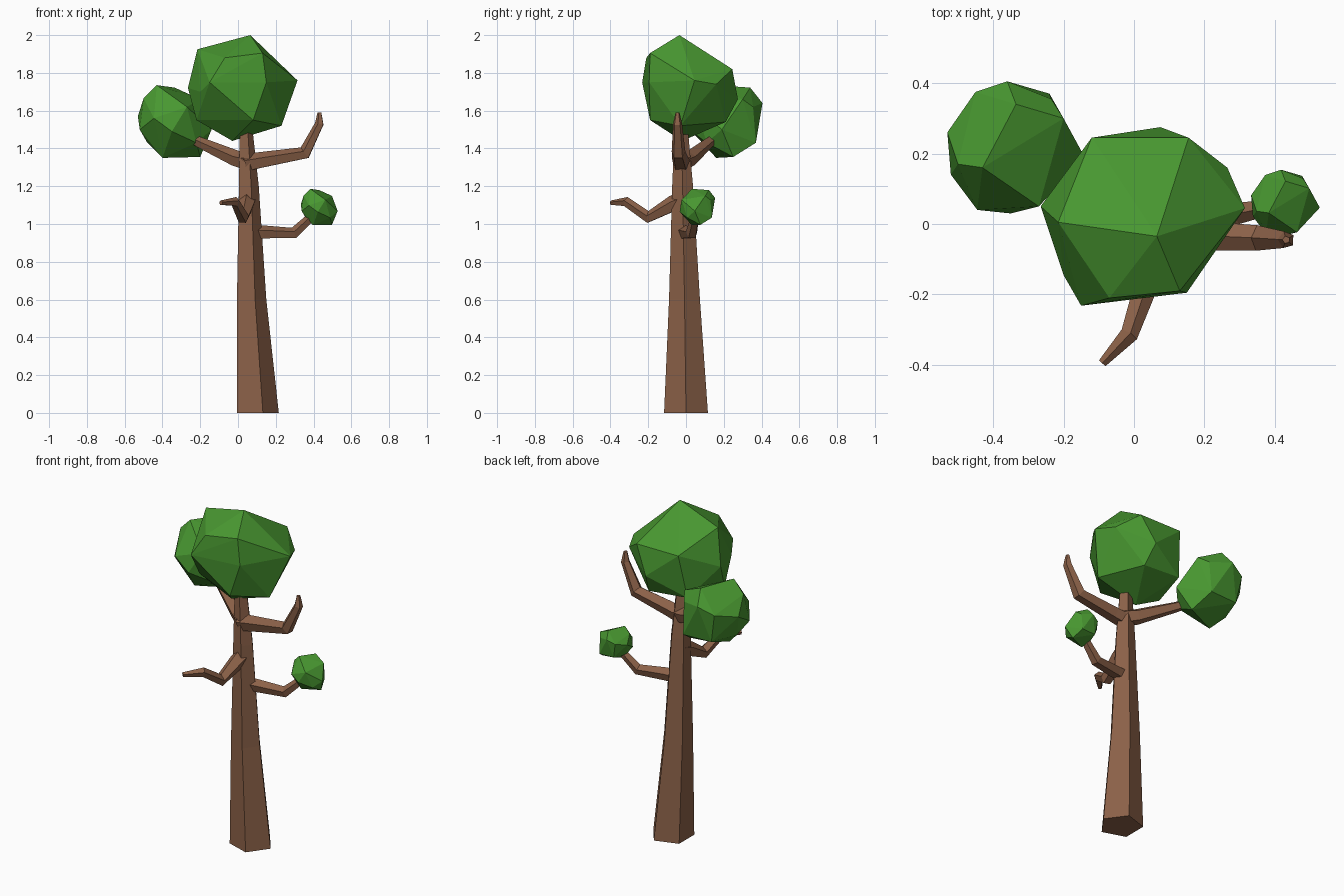
import bpy, bmesh, math
from mathutils import Vector


def material(name, colour):
    m = bpy.data.materials.new(name)
    m.diffuse_color = (*colour, 1)
    return m


bark = material("bark_brown", (0.26, 0.12, 0.065))
leaf = material("leaf_green", (0.065, 0.31, 0.03))


def finish(name, bm, mat):
    bmesh.ops.recalc_face_normals(bm, faces=bm.faces)
    me = bpy.data.meshes.new(name)
    bm.to_mesh(me)
    bm.free()
    me.materials.append(mat)
    ob = bpy.data.objects.new(name, me)
    bpy.context.collection.objects.link(ob)
    return ob


def limb(name, path, ref, sides=5, level=False):
    """Tapered tube through (x, y, z, radius) points; level keeps rings horizontal."""
    bm = bmesh.new()
    pts = [Vector(p[:3]) for p in path]
    u, rings = Vector(ref), []
    for i, p in enumerate(pts):
        t = Vector((0, 0, 1))
        if not level:
            t = Vector()
            if i > 0:
                t += (p - pts[i - 1]).normalized()
            if i < len(pts) - 1:
                t += (pts[i + 1] - p).normalized()
            t.normalize()
        u = (u - t * u.dot(t)).normalized()
        v = t.cross(u)
        r = path[i][3]
        angles = [2 * math.pi * k / sides for k in range(sides)]
        rings.append([bm.verts.new(p + r * (math.cos(a) * u + math.sin(a) * v))
                      for a in angles])
    for a, b in zip(rings, rings[1:]):
        for k in range(sides):
            n = (k + 1) % sides
            bm.faces.new((a[k], a[n], b[n], b[k]))
    bm.faces.new(rings[0])
    bm.faces.new(rings[-1])
    return finish(name, bm, bark)


def foliage(name, points):
    """Faceted leaf clump: convex hull of a few corner points."""
    bm = bmesh.new()
    for p in points:
        bm.verts.new(p)
    res = bmesh.ops.convex_hull(bm, input=bm.verts[:])
    inner = {g for g in res["geom_interior"] if isinstance(g, bmesh.types.BMVert)}
    if inner:
        bmesh.ops.delete(bm, geom=list(inner), context='VERTS')
    return finish(name, bm, leaf)


# Trunk
limb("trunk", [(0.094, 0, 0, 0.122), (0.064, -0.008, 0.6, 0.086),
               (0.052, -0.018, 1.2, 0.058), (0.04, -0.025, 1.5, 0.037)],
     (1, 0, 0), level=True)

# Branches
up = (0, 0, 1)
limb("upper_right_branch", [(0.04, -0.025, 1.32, 0.05), (0.12, -0.03, 1.335, 0.046),
                            (0.355, -0.04, 1.375, 0.038), (0.432, -0.045, 1.53, 0.025),
                            (0.432, -0.045, 1.59, 0.011)], up)
limb("lower_right_branch", [(0.05, -0.01, 0.955, 0.04), (0.13, 0, 0.955, 0.038),
                            (0.295, 0.03, 0.95, 0.032), (0.37, 0.045, 1.02, 0.025),
                            (0.41, 0.055, 1.07, 0.018)], up)
limb("front_branch", [(0.05, 0, 1.13, 0.05), (0.045, -0.07, 1.105, 0.046),
                      (0.025, -0.2, 1.035, 0.034), (-0.015, -0.315, 1.117, 0.027),
                      (-0.09, -0.395, 1.112, 0.013)], up)
limb("back_left_branch", [(0.05, -0.02, 1.33, 0.05), (-0.01, 0.015, 1.345, 0.045),
                          (-0.2, 0.12, 1.43, 0.03), (-0.28, 0.17, 1.47, 0.022)], up)

# Main crown
foliage("main_foliage", [
    (0.065, -0.035, 2.0), (-0.215, 0.005, 1.925), (0.13, -0.19, 1.905),
    (-0.07, -0.21, 1.88), (-0.15, -0.232, 1.75), (0.15, -0.195, 1.75),
    (0.315, 0.045, 1.76), (0.23, -0.03, 1.52), (0.08, -0.19, 1.55),
    (-0.03, -0.02, 1.44), (-0.22, -0.05, 1.55), (-0.265, 0.05, 1.72),
    (-0.12, 0.245, 1.82), (0.155, 0.245, 1.82), (0.075, 0.275, 1.66),
    (0.265, 0.16, 1.74), (-0.15, 0.2, 1.56), (0.1, 0.21, 1.54),
    (-0.2, -0.145, 1.7)])

# Side clump, and a smaller copy of it on the lower branch
side = [Vector(p) for p in (
    (-0.43, 0.16, 1.735), (-0.335, 0.34, 1.722), (-0.235, 0.355, 1.62),
    (-0.2, 0.3, 1.66), (-0.36, 0.405, 1.64), (-0.45, 0.375, 1.6),
    (-0.53, 0.26, 1.57), (-0.5, 0.17, 1.665), (-0.52, 0.14, 1.5),
    (-0.445, 0.04, 1.56), (-0.35, 0.03, 1.49), (-0.27, 0.05, 1.62),
    (-0.14, 0.19, 1.5), (-0.2, 0.25, 1.355), (-0.4, 0.16, 1.35),
    (-0.24, 0.37, 1.43), (-0.42, 0.36, 1.43), (-0.22, 0.11, 1.43),
    (-0.48, 0.2, 1.43))]
foliage("side_foliage", side)
centre = Vector((-0.335, 0.217, 1.543))
foliage("small_foliage", [Vector((0.43, 0.06, 1.09)) + 0.5 * (p - centre) for p in side])
